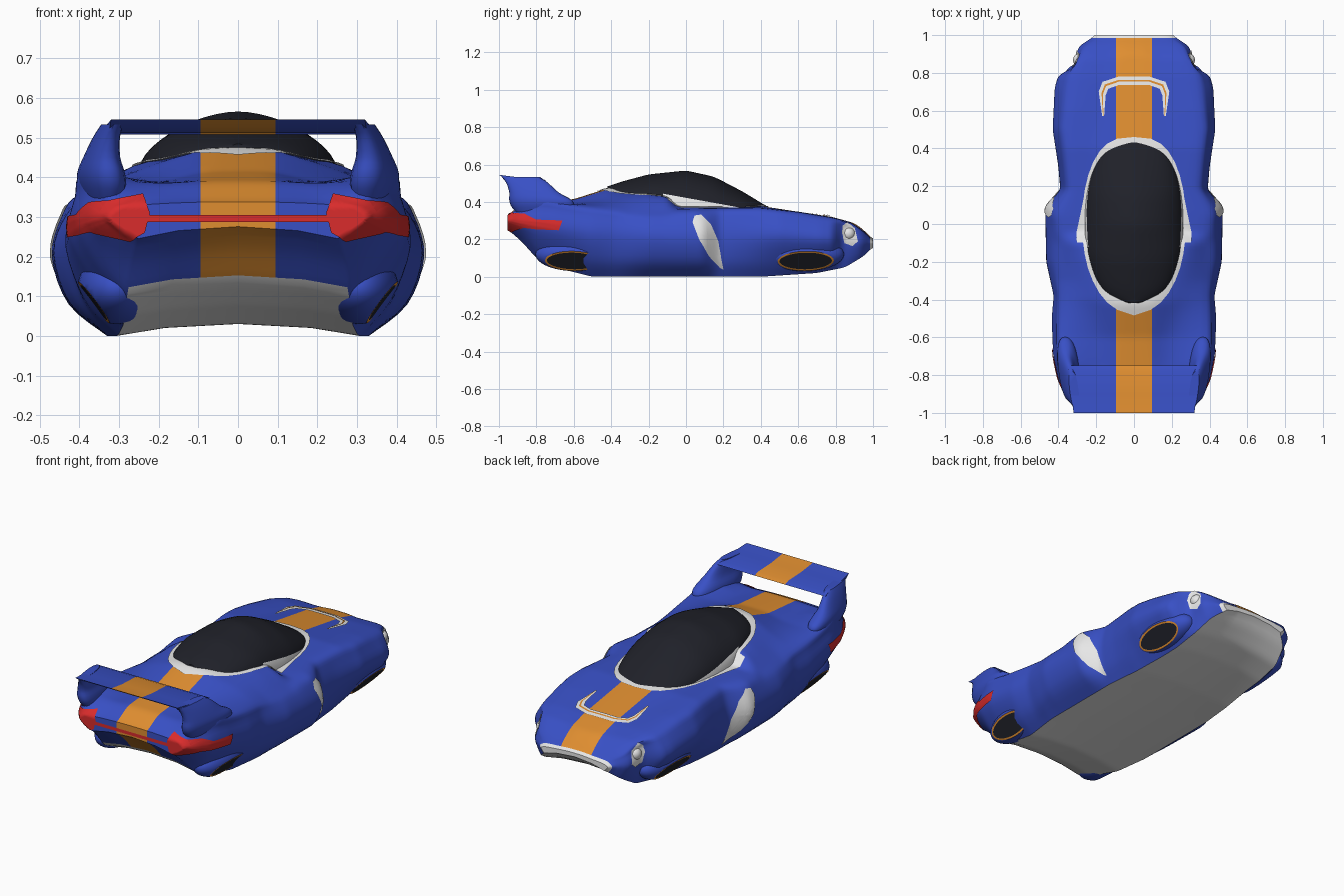
import bpy, bmesh, math
from mathutils import Vector
from mathutils.bvhtree import BVHTree

cube = bpy.data.objects.get("Cube")
if cube:
    bpy.data.objects.remove(cube, do_unlink=True)

# Paint colours
BLUE, ORANGE, WHITE, DARK, RED = range(5)
PAINTS = []
for label, rgb in (("blue paint", (.04, .08, .56)), ("orange stripe", (.74, .27, .03)),
                   ("white trim", (.9, .9, .9)), ("dark glass", (.014, .015, .022)),
                   ("red lamp", (.7, .025, .025))):
    mat = bpy.data.materials.new(label)
    mat.use_nodes = True
    mat.diffuse_color = (*rgb, 1)
    mat.node_tree.nodes["Principled BSDF"].inputs["Base Color"].default_value = (*rgb, 1)
    PAINTS.append(mat)


def finish(bm, name, angle=40):
    mesh = bpy.data.meshes.new(name)
    bm.to_mesh(mesh)
    bm.free()
    for mat in PAINTS:
        mesh.materials.append(mat)
    obj = bpy.data.objects.new(name, mesh)
    bpy.context.collection.objects.link(obj)
    bpy.ops.object.select_all(action='DESELECT')
    obj.select_set(True)
    bpy.context.view_layer.objects.active = obj
    bpy.ops.object.shade_smooth_by_angle(angle=math.radians(angle))


def linear(keys, y):
    if y <= keys[0][0]:
        return keys[0][1]
    for (a, u), (b, v) in zip(keys, keys[1:]):
        if y <= b:
            return u + (v - u) * (y - a) / (b - a)
    return keys[-1][1]


def track(keys, y):
    """Softened value along the length of the car."""
    return sum(linear(keys, y + k * .009) for k in range(-2, 3)) / 5


def power(c, p):
    return math.copysign(abs(c) ** p, c)


def spline(pts, steps=4):
    pts = [Vector(p) for p in pts]
    ext = [pts[0]] + pts + [pts[-1]]
    out = []
    for p, q, r, s in zip(ext, ext[1:], ext[2:], ext[3:]):
        for k in range(steps):
            t = k / steps
            out.append(q + ((r - p) * t + (2*p - 5*q + 4*r - s) * t*t
                            + (3*q - p - 3*r + s) * t**3) / 2)
    return out + [pts[-1]]


def loft(rings, paint=BLUE, floor_columns=()):
    """Skin closed rings of points and cap both ends."""
    bm = bmesh.new()
    rows = [[bm.verts.new(p) for p in ring] for ring in rings]
    n = len(rows[0])
    for a, b in zip(rows, rows[1:]):
        for j in range(n):
            f = bm.faces.new((a[j], a[(j+1) % n], b[(j+1) % n], b[j]))
            f.material_index = paint
            if j in floor_columns or j - n in floor_columns:
                f.material_index = WHITE if f.calc_center_median().y > -.825 else paint
    for row in (rows[0], rows[-1]):
        bm.faces.new(row).material_index = paint
    bmesh.ops.recalc_face_normals(bm, faces=bm.faces)
    return bm


def slice_through(bm, point, normal):
    bmesh.ops.bisect_plane(bm, geom=bm.verts[:] + bm.edges[:] + bm.faces[:],
                           plane_co=point, plane_no=normal)


def add_stripe(bm, half=.095):
    for s in (-half, half):
        slice_through(bm, (s, 0, 0), (1, 0, 0))
    for f in bm.faces:
        if f.material_index == BLUE and abs(f.calc_center_median().x) < half:
            f.material_index = ORANGE


# Body shape: each track is (position along y, value)
WIDTH = [(-.95, .32), (-.9, .365), (-.82, .4), (-.7, .425), (-.5, .435), (-.38, .425), (-.2, .465),
         (.09, .47), (.18, .39), (.3, .4), (.5, .43), (.72, .42), (.79, .4), (.83, .315), (.94, .295), (1, .2)]
WIDEST_Z = [(-.95, .3), (-.8, .27), (-.5, .22), (0, .2), (.5, .21), (1, .18)]
FLOOR_Z = [(-.95, .25), (-.88, .19), (-.8, .1), (-.7, .05), (-.5, 0), (.4, 0), (.7, .02),
           (.85, .05), (.95, .11), (1, .16)]
FLOOR_W = [(-.95, .25), (-.8, .28), (-.6, .29), (-.3, .33), (.2, .33), (.6, .29), (.85, .28),
           (.95, .25), (1, .18)]
BULGE = [(-.7, .52), (-.3, .7), (.2, .7), (.45, .52)]
SHOULDER_W = [(-.95, .28), (-.9, .325), (-.75, .385), (-.1, .38), (.05, .4), (.18, .34), (.5, .36),
              (.8, .32), (.95, .24), (1, .15)]
SHOULDER_Z = [(-.95, .32), (-.9, .37), (-.75, .415), (-.6, .385), (-.3, .35), (0, .355), (.4, .365),
              (.6, .345), (.78, .315), (.88, .29), (.95, .24), (1, .19)]
DECK_W = [(-.95, .2), (-.6, .2), (-.4, .24), (-.1, .27), (.4, .22), (1, .1)]
DECK_Z = [(-.95, .33), (-.85, .385), (-.6, .39), (-.4, .42), (-.2, .43), (-.1, .425), (-.05, .37),
          (.4, .37), (.78, .317), (.88, .29), (.95, .245), (1, .195)]
CENTRE_Z = [(-.95, .335), (-.85, .39), (-.6, .415), (-.42, .472), (-.2, .46), (0, .38), (.4, .378),
            (.78, .32), (.9, .287), (.95, .25), (1, .2)]


def body_ring(y):
    w, wz, fz, fw, bulge, sw, sz, dw, dz, cz = (track(k, y) for k in (
        WIDTH, WIDEST_Z, FLOOR_Z, FLOOR_W, BULGE, SHOULDER_W, SHOULDER_Z, DECK_W, DECK_Z, CENTRE_Z))
    side = spline([(fw, fz), (fw + bulge * (w - fw), fz + .4 * (wz - fz)), (w, wz),
                   (w + .35 * (sw - w), wz + .65 * (sz - wz)), (sw, sz), (dw, dz),
                   (dw * .45, dz + .85 * (cz - dz)), (0, cz)])
    half = [(0, fz + .03), (fw * .6, fz + .02)] + [tuple(p) for p in side]
    return [(x, y, z) for x, z in half] + [(-x, y, z) for x, z in half[-2:0:-1]]


STATIONS = 120
body = loft([body_ring(-.95 + 1.95 * i / STATIONS) for i in range(STATIONS + 1)],
            floor_columns=(0, 1, -1, -2))
surface = BVHTree.FromBMesh(body)
for f in body.faces:
    if f.calc_center_median().y > .985:
        f.material_index = WHITE
add_stripe(body)
finish(body, "body")


def resample(pts, closed, k=5):
    ends = pts[1:] + pts[:1] if closed else pts[1:]
    out = [Vector(a).lerp(Vector(b), i / k) for a, b in zip(pts, ends) for i in range(k)]
    return out if closed else out + [Vector(pts[-1])]


def panel(name, axis, paint, outer, inner=None, closed=True, sides=(1, -1), lift=.005, rows=8):
    """Thin painted plate draped on the body; filled when no inner outline is given."""
    outer = resample(outer, closed)
    if inner:
        inner = resample(inner, closed)
    else:
        inner = [sum(outer, Vector((0, 0))) / len(outer)] * len(outer)
    start, aim = {'x': (lambda p: (2, p.x, p.y), (-1, 0, 0)),
                  'y': (lambda p: (p.x, -2, p.y), (0, 1, 0)),
                  'z': (lambda p: (p.x, p.y, 2), (0, 0, -1))}[axis]
    bm = bmesh.new()
    for s in sides:
        grid = []
        for r in range(rows + 1):
            row = []
            for a, b in zip(outer, inner):
                hit, normal, _, _ = surface.ray_cast(Vector(start(a.lerp(b, r / rows))), Vector(aim))
                v = hit + normal * lift if hit else None
                row.append(bm.verts.new((v.x * s, v.y, v.z)) if hit else None)
            grid.append(row)
        for a, b in zip(grid, grid[1:]):
            for j in range(len(a) if closed else len(a) - 1):
                k = (j + 1) % len(a)
                quad = (a[j], a[k], b[k], b[j])
                if all(quad):
                    bm.faces.new(quad).material_index = paint
    bmesh.ops.remove_doubles(bm, verts=bm.verts, dist=.00002)
    for f in bm.faces:
        f.normal_update()
        out = -Vector(aim)
        out.x *= 1 if f.calc_center_median().x > 0 else -1
        if f.normal.dot(out) < 0:
            f.normal_flip()
    finish(bm, name, 60)


# Canopy glass with white lower windows, and its thin white surround
def plan(t):
    return .262 * max(math.cos(t), 0) ** .7, .01 + .43 * math.sin(t)


GLASS_TOP = [(-.42, .482), (-.35, .507), (-.2, .547), (0, .568), (.15, .535), (.3, .457), (.44, .372)]
GLASS_BASE = [(-.42, .43), (-.15, .41), (0, .362), (.44, .358)]
rings = []
for i in range(1, 40):
    w, y = plan(math.pi * (i / 40 - .5))
    base, top = linear(GLASS_BASE, y), track(GLASS_TOP, y)
    rings.append([(w * power(math.cos(a), 1.15), y, base + (top - base) * math.sin(a))
                  for a in (math.pi * k / 24 for k in range(25))])
canopy = loft(rings, DARK)
sill, tilt = Vector((0, -.1, .44)), Vector((0, .18, 1))
slice_through(canopy, sill, tilt)
for f in canopy.faces:
    c = f.calc_center_median()
    if -.12 < c.y < .4 and (c - sill).dot(tilt) < 0:
        f.material_index = WHITE
finish(canopy, "canopy")

loop = [plan(math.pi * (i / 16 - .5)) for i in range(17)]
loop += [(-x, y) for x, y in loop[-2:0:-1]]
panel("canopy_surround", 'z', WHITE,
      [(x * 1.05, y * 1.045 if y > 0 else y * 1.03 - .05 * max(0, 1 - abs(x) / .2)) for x, y in loop],
      [(x * .88, y * .9) for x, y in loop], sides=(1,), rows=5)
panel("window_sill", 'z', WHITE, [(.25, .22), (.29, .02), (.305, -.05), (.3, -.1), (.24, -.1), (.23, .1)],
      lift=.006)

# Side intakes, headlights and tail lights
panel("side_intake", 'x', WHITE, [(.035, .29), (.045, .325), (.08, .33), (.13, .28), (.17, .19), (.2, .04),
                                  (.18, .05), (.12, .11), (.07, .2)])
panel("headlight", 'x', WHITE, [(.835, .275), (.86, .29), (.9, .26), (.918, .19), (.89, .165),
                                (.845, .18), (.83, .235)])
panel("tail_light", 'y', RED, [(.24, .355), (.222, .31), (.235, .26), (.27, .24), (.36, .26),
                               (.4, .28), (.412, .298), (.375, .33)], rows=14)
panel("tail_light_side", 'x', RED, [(-.92, .34), (-.86, .335), (-.8, .305), (-.66, .3), (-.68, .25),
                                    (-.8, .255), (-.92, .27)])
panel("tail_light_bar", 'y', RED, [(-.24, .305), (.24, .305)], [(-.24, .287), (.24, .287)],
      closed=False, sides=(1,), rows=2)

# Headlight lenses
lens = bmesh.new()
spot = surface.ray_cast(Vector((2, .868, .23)), Vector((-1, 0, 0)))[0]
for s in (1, -1):
    made = bmesh.ops.create_uvsphere(lens, u_segments=20, v_segments=12, radius=.036)
    bmesh.ops.translate(lens, verts=made["verts"], vec=((spot.x - .018) * s, spot.y, spot.z))
for f in lens.faces:
    f.material_index = WHITE
finish(lens, "headlight_lens")


# Bonnet vent: a white arch with an orange core
def arch(pts):
    return pts + [(-x, y) for x, y in reversed(pts)]


rim_out = [(.168, .57), (.187, .7), (.167, .752), (.08, .78)]
rim_in = [(.158, .57), (.15, .68), (.136, .715), (.08, .735)]
panel("bonnet_vent", 'z', WHITE, arch(rim_out), arch(rim_in), closed=False, sides=(1,), rows=3)
core = [[tuple(Vector(a).lerp(Vector(b), t)) for a, b in zip(rim_out, rim_in)] for t in (.4, .62)]
panel("bonnet_vent_core", 'z', ORANGE, arch(core[0]), arch(core[1]), closed=False, sides=(1,),
      lift=.008, rows=2)

# Wheel blisters, sliced flat to show dark wheels with orange rims
for name, y, lean in (("rear_wheel", -.59, -.04), ("front_wheel", .63, .03)):
    bm = bmesh.new()
    for s in (1, -1):
        made = bmesh.ops.create_uvsphere(bm, u_segments=40, v_segments=24, radius=1)["verts"]
        for v in made:
            v.co = Vector((s * (.305 + .1 * v.co.x), y + .215 * v.co.y, .12 + .09 * v.co.z))
        faces = {f for v in made for f in v.link_faces}
        edges = {e for v in made for e in v.link_edges}
        cut = bmesh.ops.bisect_plane(bm, geom=made + list(edges) + list(faces), clear_outer=True,
                                     plane_co=(s * .361, y, .08), plane_no=(s * .8, lean, -.6))
        rim = [e for e in cut["geom_cut"] if isinstance(e, bmesh.types.BMEdge)]
        disc = bmesh.ops.contextual_create(bm, geom=rim)["faces"]
        bmesh.ops.recalc_face_normals(bm, faces=bm.faces)
        for f in bmesh.ops.inset_region(bm, faces=disc, thickness=.01)["faces"]:
            f.material_index = ORANGE
        for f in disc:
            f.material_index = DARK
    finish(bm, name)

# Rear wing
PROFILE = [(-1, .545), (-.9, .532), (-.78, .527), (-.75, .516), (-.78, .507), (-.9, .512), (-.97, .525)]
wing = loft([[(x / 10 * .32 * (1 + .35 * (y + 1)), y, z) for y, z in PROFILE] for x in range(-10, 11)])
add_stripe(wing)
finish(wing, "rear_wing")

# Fins carrying the wing: height, inner x, outer x, back y, front y
FIN = [(.3, .3, .36, -.87, -.64), (.37, .285, .39, -.93, -.6), (.41, .288, .397, -.945, -.61),
       (.45, .303, .387, -.945, -.68), (.5, .308, .367, -.96, -.735), (.533, .303, .35, -.985, -.78)]
for s, name in ((1, "left_fin"), (-1, "right_fin")):
    rings = []
    for z, inner, outer, back, front in spline(FIN, 3):
        ring = []
        for k in range(24):
            turn = k * math.pi / 12
            y = (back + front) / 2 + (front - back) / 2 * power(math.sin(turn), .8)
            x = (inner + outer) / 2 + (outer - inner) / 2 * power(math.cos(turn), .8)
            ring.append((s * (x + .12 * (y + .8)), y, z))
        rings.append(ring)
    finish(loft(rings), name)
